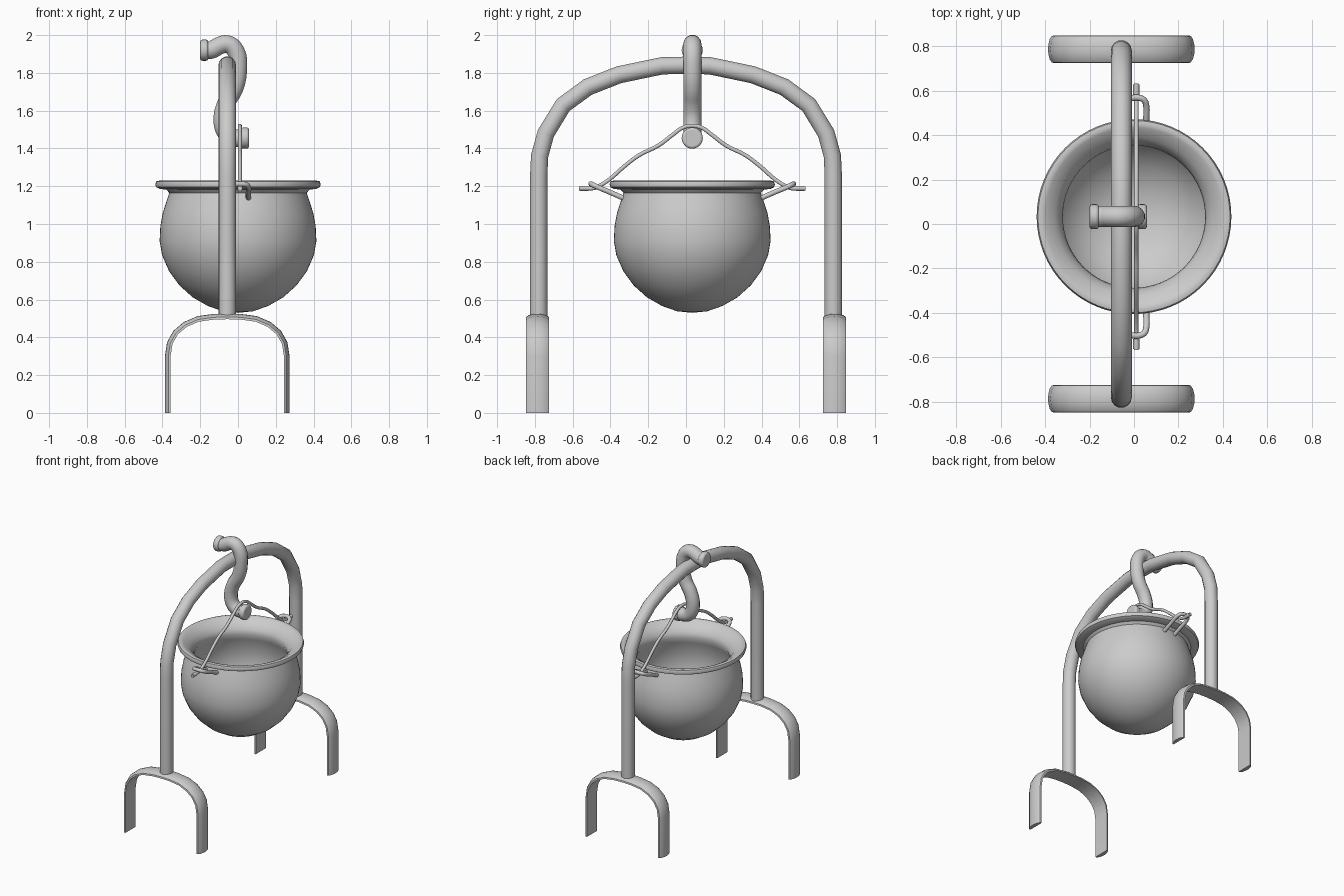
import bpy, bmesh, math
from mathutils import Vector

if "Cube" in bpy.data.objects:
    bpy.data.objects.remove(bpy.data.objects["Cube"])

CY = 0.033   # y centre of pot and hook
FX = -0.057  # x centre of frame


def smooth(ob, angle=40):
    bpy.ops.object.select_all(action='DESELECT')
    ob.select_set(True)
    bpy.context.view_layer.objects.active = ob
    bpy.ops.object.shade_smooth_by_angle(angle=math.radians(angle))


def from_bmesh(name, bm):
    bmesh.ops.recalc_face_normals(bm, faces=bm.faces)
    me = bpy.data.meshes.new(name)
    bm.to_mesh(me)
    bm.free()
    ob = bpy.data.objects.new(name, me)
    bpy.context.collection.objects.link(ob)
    smooth(ob)
    return ob


def tube(name, pts, radius, kind='BEZIER', res=5, sides=3):
    """Round bar along a path, converted to mesh."""
    cu = bpy.data.curves.new(name, 'CURVE')
    cu.dimensions = '3D'
    cu.bevel_depth = radius
    cu.bevel_resolution = sides
    cu.resolution_u = res
    cu.use_fill_caps = True
    sp = cu.splines.new(kind)
    dst = sp.bezier_points if kind == 'BEZIER' else sp.points
    dst.add(len(pts) - 1)
    for p, co in zip(dst, pts):
        if kind == 'BEZIER':
            p.co = co
            p.handle_left_type = p.handle_right_type = 'AUTO'
        else:
            p.co = (*co, 1)
    ob = bpy.data.objects.new(name, cu)
    bpy.context.collection.objects.link(ob)
    bpy.ops.object.select_all(action='DESELECT')
    ob.select_set(True)
    bpy.context.view_layer.objects.active = ob
    bpy.ops.object.convert(target='MESH')
    ob = bpy.context.view_layer.objects.active
    smooth(ob)
    return ob


def mirrored(half):
    """Half path from +side to centre, completed to the -side."""
    return half + [(-a, b) for a, b in reversed(half[:-1])]


# Main arch
arch = mirrored([(0.78, 0.51), (0.78, 1.25), (0.775, 1.36), (0.742, 1.48), (0.65, 1.63),
                 (0.52, 1.725), (0.355, 1.79), (0.125, 1.838), (0, 1.84)])
tube("frame_arch", [(FX, y, z) for y, z in arch], 0.047, 'POLY', sides=5)

# Feet: D-section strap, flat on the inside, bent into a U
foot = mirrored([(0.30, 0), (0.30, 0.30), (0.29, 0.365), (0.262, 0.415), (0.215, 0.455),
                 (0.15, 0.483), (0.07, 0.494), (0, 0.496)])
section = [(-0.062, 0), (-0.06, 0.012), (-0.045, 0.022), (-0.022, 0.028), (0, 0.03),
           (0.022, 0.028), (0.045, 0.022), (0.06, 0.012), (0.062, 0)]
for side, y0 in (("front", -0.786), ("back", 0.786)):
    bm = bmesh.new()
    rings = []
    for i, p in enumerate(foot):
        a, b = foot[max(i - 1, 0)], foot[min(i + 1, len(foot) - 1)]
        t = Vector((b[0] - a[0], b[1] - a[1])).normalized()
        if i in (0, len(foot) - 1):
            t = Vector((0, 1 if i == 0 else -1))
        n = Vector((t.y, -t.x))
        rings.append([bm.verts.new((FX + p[0] + n.x * h, y0 + w, p[1] + n.y * h))
                      for w, h in section])
    k = len(section)
    for r, s in zip(rings, rings[1:]):
        for j in range(k):
            bm.faces.new((r[j], r[(j + 1) % k], s[(j + 1) % k], s[j]))
    bm.faces.new(rings[0])
    bm.faces.new(rings[-1])
    from_bmesh(side + "_foot", bm)

# Cauldron: turned profile, outside then over the rim to the inside
profile = [(0, 0.53), (0.08, 0.538), (0.16, 0.566), (0.24, 0.612), (0.31, 0.675),
           (0.365, 0.75), (0.402, 0.835), (0.415, 0.91), (0.411, 0.99), (0.398, 1.06),
           (0.377, 1.125), (0.364, 1.165), (0.38, 1.182), (0.415, 1.186), (0.433, 1.195),
           (0.438, 1.21), (0.432, 1.226), (0.415, 1.23), (0.40, 1.224), (0.355, 1.195),
           (0.33, 1.16), (0.32, 1.125), (0.34, 1.08), (0.365, 1.0), (0.375, 0.91),
           (0.36, 0.82), (0.31, 0.72), (0.23, 0.64), (0.12, 0.585), (0, 0.572)]
bm = bmesh.new()
vs = [bm.verts.new((r, 0, z)) for r, z in profile]
es = [bm.edges.new(e) for e in zip(vs, vs[1:])]
bmesh.ops.spin(bm, geom=vs + es, cent=(0, 0, 0), axis=(0, 0, 1),
               angle=2 * math.pi, steps=64, use_duplicate=False)
bmesh.ops.remove_doubles(bm, verts=bm.verts, dist=0.0005)
from_bmesh("cauldron", bm).location.y = CY

# S-hook with flared ends
hook = [(-0.18, 1.92), (-0.14, 1.922), (-0.10, 1.943), (-0.055, 1.952), (-0.012, 1.915),
        (0.001, 1.82), (-0.018, 1.72), (-0.062, 1.64), (-0.083, 1.56), (-0.068, 1.49),
        (-0.03, 1.458), (0.04, 1.455)]
tube("s_hook", [(x, CY + 0.001, z) for x, z in hook], 0.048, res=4, sides=5)
for name, x, z in (("hook_top_end", -0.179, 1.92), ("hook_bottom_end", 0.037, 1.455)):
    bpy.ops.mesh.primitive_cylinder_add(vertices=24, radius=0.056, depth=0.042,
                                        location=(x, CY, z), rotation=(0, math.pi / 2, 0))
    ob = bpy.context.object
    ob.name = name
    bev = ob.modifiers.new("bevel", 'BEVEL')
    bev.width = 0.012
    bev.segments = 3
    smooth(ob)

# Bail handle hanging on the hook
bail = mirrored([(0.60, 1.188), (0.555, 1.188), (0.52, 1.19), (0.49, 1.203), (0.44, 1.235),
                 (0.36, 1.305), (0.28, 1.365), (0.18, 1.415), (0.10, 1.475), (0.05, 1.51),
                 (0, 1.52)])
tube("bail_handle", [(0.01, CY + y, z) for y, z in bail], 0.011, res=4)

# Ears and the thickened bail tips on both sides
for side, s in (("front", -1), ("back", 1)):
    ear = [(0.055, 0.36, 1.135), (0.055, 0.44, 1.17), (0.055, 0.50, 1.195),
           (0.045, 0.525, 1.207), (0.02, 0.535, 1.212)]
    ear += [(0.01 - (x - 0.01), y, z) for x, y, z in reversed(ear)]
    tube(side + "_ear", [(x, CY + s * y, z) for x, y, z in ear], 0.014, res=3)
    tube(side + "_bail_tip", [(0.01, CY + s * 0.55, 1.189), (0.01, CY + s * 0.595, 1.189)],
         0.014, 'POLY')
